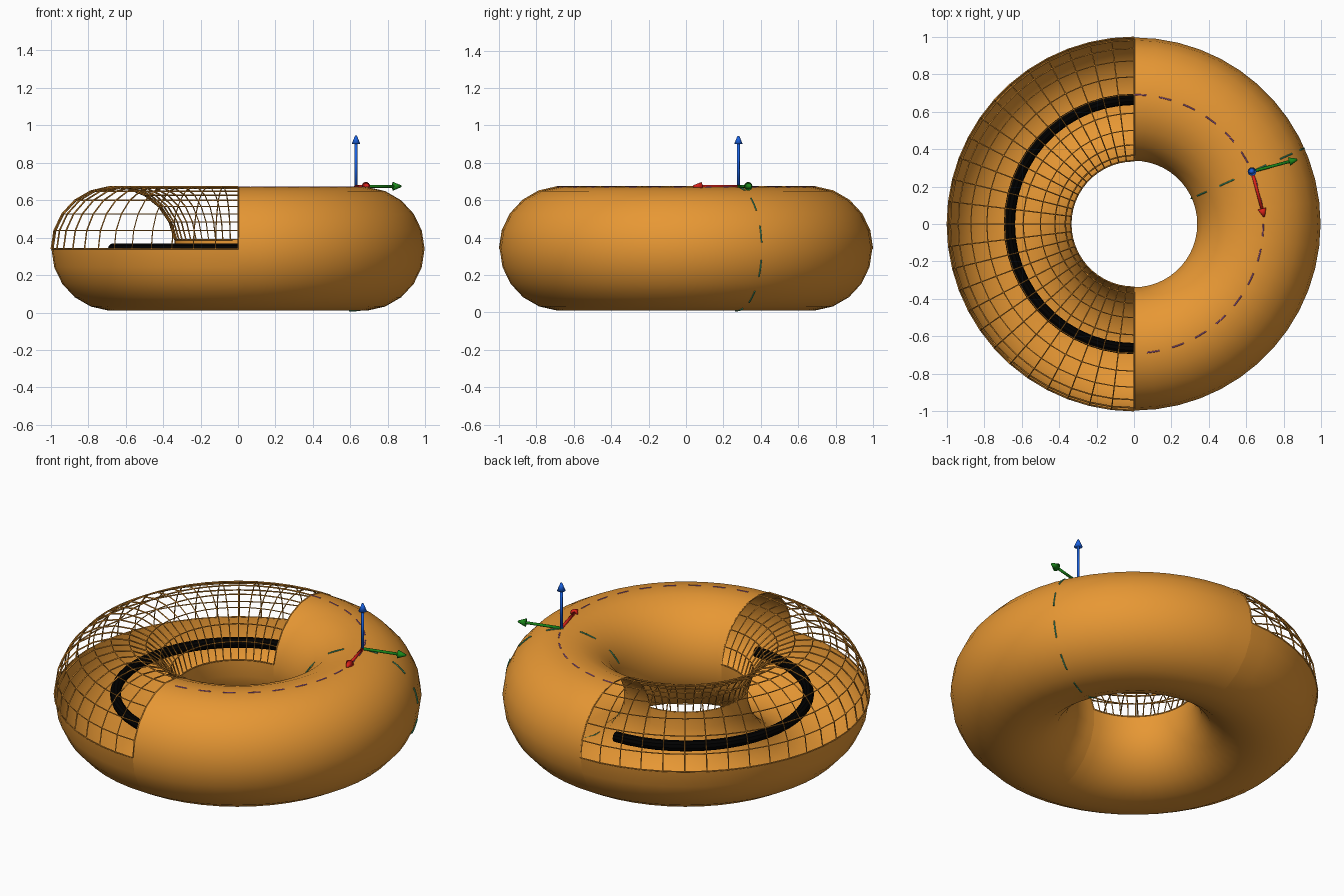
import bpy, bmesh, math
from mathutils import Vector, Matrix

if "Cube" in bpy.data.objects:
    bpy.data.objects.remove(bpy.data.objects["Cube"])

R, T, CZ = 0.665, 0.331, 0.34      # ring radius, tube radius, centre height
PI = math.pi
NV = 21                            # sides of the tube
NU = 26                            # segments along each half ring


def material(name, rgb):
    m = bpy.data.materials.new(name)
    m.diffuse_color = (*rgb, 1)
    m.use_nodes = True
    m.node_tree.nodes["Principled BSDF"].inputs["Base Color"].default_value = m.diffuse_color
    return m


ORANGE = material("orange", (0.82, 0.32, 0.035))
BLACK = material("black", (0.0, 0.0, 0.0))
RED = material("red", (0.70, 0.015, 0.010))
GREEN = material("green", (0.010, 0.24, 0.010))
BLUE = material("blue", (0.010, 0.12, 0.75))
PURPLE = material("dash purple", (0.42, 0.12, 0.36))
TEAL = material("dash green", (0.06, 0.42, 0.20))


def torus_point(u, v, tube=T):
    d = R + tube * math.cos(v)
    return Vector((d * math.cos(u), d * math.sin(u), CZ + tube * math.sin(v)))


def add_object(name, bm, mat, smooth=True):
    me = bpy.data.meshes.new(name)
    bm.to_mesh(me)
    bm.free()
    for p in me.polygons:
        p.use_smooth = smooth
    me.materials.append(mat)
    ob = bpy.data.objects.new(name, me)
    bpy.context.collection.objects.link(ob)
    return ob


def torus_patch(name, us, vs, mat, tube=T, smooth=True):
    """Open piece of torus surface over the angles us (around) and vs (tube)."""
    bm = bmesh.new()
    rows = [[bm.verts.new(torus_point(u, v, tube)) for v in vs] for u in us]
    for a, b in zip(rows, rows[1:]):
        for j in range(len(vs) - 1):
            bm.faces.new((a[j], b[j], b[j + 1], a[j + 1]))
    bmesh.ops.remove_doubles(bm, verts=bm.verts, dist=1e-5)
    return add_object(name, bm, mat, smooth)


def steps(a, b, n):
    return [a + (b - a) * i / n for i in range(n + 1)]


right_half = steps(-PI / 2, PI / 2, NU)
left_half = steps(PI / 2, 3 * PI / 2, NU)
tube_angles = steps(0, 2 * PI, NV)

# Closed half, open lower half and wire upper half of the ring
torus_patch("solid_half", right_half, tube_angles, ORANGE)
torus_patch("lower_shell", left_half, tube_angles[10:], ORANGE)
wire = torus_patch("wire_cage", left_half, tube_angles[:11], ORANGE)
mod = wire.modifiers.new("wires", 'WIREFRAME')
mod.thickness = 0.009
mod.use_even_offset = False
mod.use_boundary = True

# Black core ring inside the open half
torus_patch("core_ring", left_half, steps(0, 2 * PI, 10), BLACK, 0.03, smooth=False)


def dashes(name, fn, start, end, count, mat, fill=0.5):
    """Dashed line of thin tubes along fn(angle)."""
    cu = bpy.data.curves.new(name, 'CURVE')
    cu.dimensions = '3D'
    cu.bevel_depth = 0.004
    cu.bevel_resolution = 1
    cu.use_fill_caps = True
    step = (end - start) / count
    for i in range(count):
        sp = cu.splines.new('POLY')
        sp.points.add(4)
        for k, pt in enumerate(sp.points):
            pt.co = (*fn(start + step * (i + fill * k / 4)), 1)
    cu.materials.append(mat)
    ob = bpy.data.objects.new(name, cu)
    bpy.context.collection.objects.link(ob)
    bpy.context.view_layer.objects.active = ob
    ob.select_set(True)
    bpy.ops.object.convert(target='MESH')
    ob.select_set(False)


# Dashed circles along the top and around the tube
AZ = math.radians(24)
TOP = tube_angles[5]
dashes("long_dashes", lambda u: torus_point(u, TOP, T - 0.001),
       -PI / 2 + 0.1, PI / 2 + 0.1, 16, PURPLE)
dashes("tube_dashes", lambda v: torus_point(AZ, v, T),
       0.1, 2 * PI + 0.1, 11, TEAL)


def arrow(name, origin, direction, length, mat):
    """Thin shaft with a cone head."""
    head = 0.045
    bm = bmesh.new()
    bmesh.ops.create_cone(bm, cap_ends=True, segments=12, radius1=0.008, radius2=0.008,
                          depth=length - head,
                          matrix=Matrix.Translation((0, 0, (length - head) / 2)))
    bmesh.ops.create_cone(bm, cap_ends=True, segments=16, radius1=0.023, radius2=0.005,
                          depth=head, matrix=Matrix.Translation((0, 0, length - head / 2)))
    rot = Vector(direction).to_track_quat('Z', 'Y').to_matrix().to_4x4()
    bm.transform(Matrix.Translation(origin) @ rot)
    add_object(name, bm, mat, smooth=True)


# Three direction arrows on the surface
O = (0.63, 0.28, 0.674)
A = math.radians(15)
arrow("up_arrow", O, (0, 0, 1), 0.27, BLUE)
arrow("outward_arrow", O, (math.cos(A), math.sin(A), 0), 0.25, GREEN)
arrow("tangent_arrow", O, (math.sin(A), -math.cos(A), 0), 0.25, RED)
